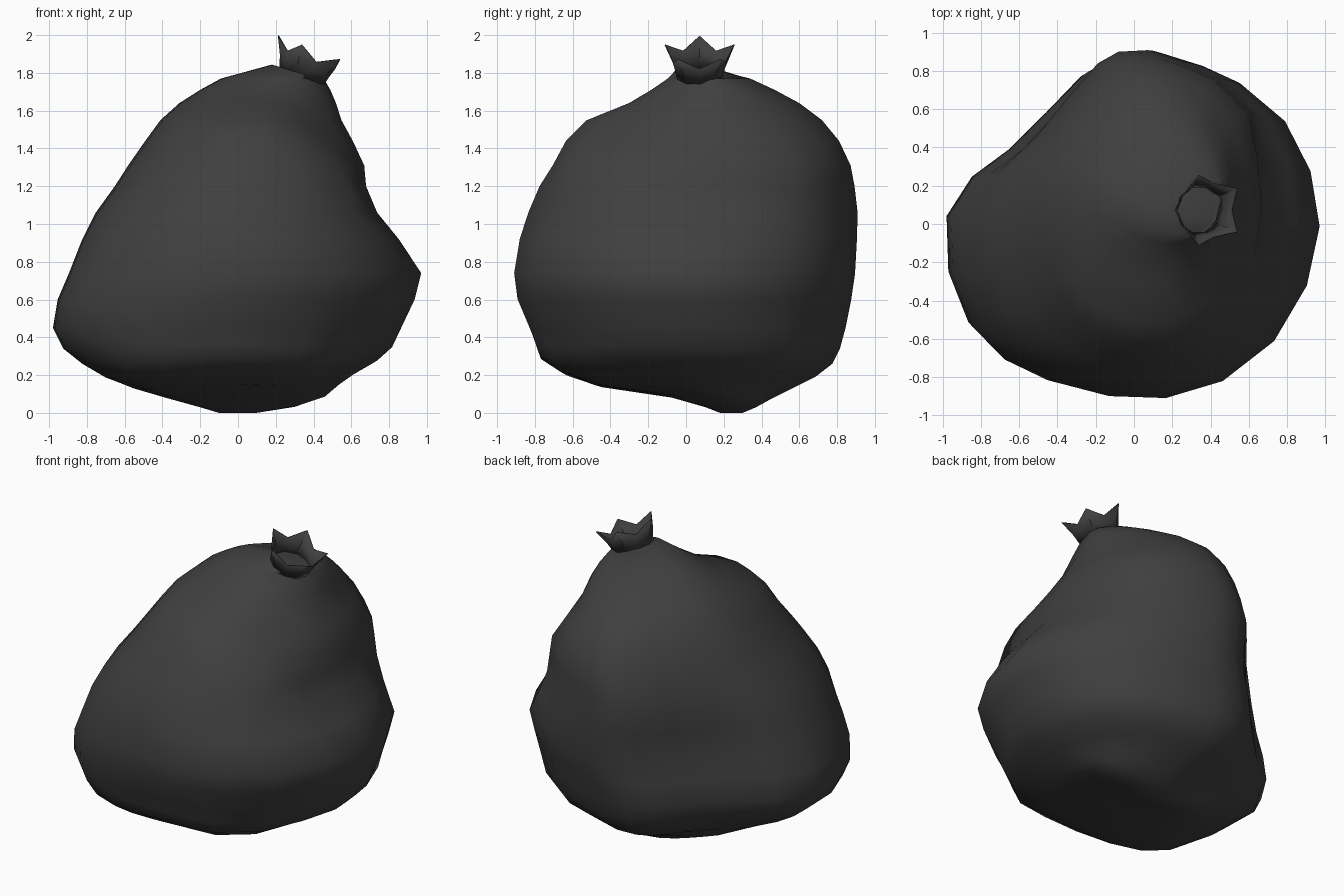
import bpy, bmesh, math
from mathutils import Vector, Matrix

if "Cube" in bpy.data.objects:
    bpy.data.objects.remove(bpy.data.objects["Cube"])


def make_object(name, bm):
    bmesh.ops.recalc_face_normals(bm, faces=bm.faces)
    mesh = bpy.data.meshes.new(name)
    bm.to_mesh(mesh)
    bm.free()
    obj = bpy.data.objects.new(name, mesh)
    bpy.context.collection.objects.link(obj)
    mat = bpy.data.materials.get("black_plastic") or bpy.data.materials.new("black_plastic")
    mat.diffuse_color = (0.05, 0.05, 0.05, 1)
    mat.use_nodes = True
    mat.node_tree.nodes["Principled BSDF"].inputs["Base Color"].default_value = mat.diffuse_color
    mesh.materials.append(mat)
    return obj


def bridge(bm, a, b):
    n = len(a)
    for i in range(n):
        bm.faces.new((a[i], a[(i + 1) % n], b[(i + 1) % n], b[i]))


# Plan outline of the sack, seen from above
outline = [(-.98, .05), (-.84, .27), (-.64, .42), (-.43, .63), (-.24, .83), (-.1, .9),
           (.1, .91), (.33, .84), (.53, .75), (.78, .55), (.92, .29), (.97, 0),
           (.9, -.31), (.72, -.6), (.44, -.81), (.13, -.9), (-.18, -.89), (-.46, -.82),
           (-.69, -.71), (-.86, -.54), (-.97, -.26)]

# Sack sections: z, left, right, front, back
sections = [(0, -.1, .1, .18, .3), (.03, -.2, .3, .1, .37), (.08, -.38, .46, -.08, .46),
            (.13, -.55, .54, -.5, .56), (.19, -.7, .63, -.7, .68), (.26, -.82, .74, -.8, .77),
            (.34, -.92, .82, -.82, .81), (.45, -.975, .87, -.85, .84), (.6, -.95, .94, -.9, .87),
            (.74, -.89, .975, -.915, .89),
            (.92, -.82, .855, -.885, .9), (1.06, -.75, .74, -.84, .905), (1.2, -.65, .68, -.78, .89),
            (1.31, -.58, .67, -.71, .87), (1.44, -.49, .61, -.64, .81), (1.55, -.41, .55, -.53, .72),
            (1.64, -.31, .52, -.31, .6), (1.71, -.2, .49, -.19, .47), (1.77, -.09, .455, -.1, .34),
            (1.805, .18, .44, -.06, .19)]

# Local bulges and dents: centre, push, radius
dimples = [(Vector(c), Vector(p), r) for c, p, r in [
    ((.47, -.28, 1.53), (-.06, .05, -.02), .2),
    ((.55, -.55, 1.2), (.08, -.04, 0), .25),
    ((.52, .62, 1.2), (.06, .03, 0), .25),
    ((-.6, -.45, .2), (-.03, -.02, -.01), .2),
    ((0, -.75, .18), (0, .03, .04), .3),
    ((.55, -.2, .15), (0, 0, .04), .3),
    ((.55, .55, .3), (.04, .04, 0), .25)]]

# Sack body: stacked sections, rounder towards the tied neck
bm = bmesh.new()
rings = []
for z, x0, x1, y0, y1 in sections:
    roundness = min(max((z - .9) / .6, 0), 1) * .6
    tilt = .3 if z > 1.78 else 0
    ring = []
    for x, y in outline:
        d = Vector((x / .975, y / .905))
        d = d.lerp(d.normalized(), roundness)
        p = Vector(((x0 + x1) / 2 + d.x * (x1 - x0) / 2, (y0 + y1) / 2 + d.y * (y1 - y0) / 2, z))
        p.z -= tilt * (p.x - (x0 + x1) / 2)
        base = p.copy()
        for centre, push, radius in dimples:
            p += push * math.exp(-((base - centre).length / radius) ** 2)
        ring.append(bm.verts.new(p))
    if rings:
        bridge(bm, rings[-1], ring)
    rings.append(ring)
bm.faces.new(rings[0])
bm.faces.new(rings[-1])
body = make_object("sack_body", bm)

# Gathered collar: flared five-pointed crown leaning to the right
bm = bmesh.new()
lean = Matrix.Translation((.345, .072, 1.8)) @ Matrix.Rotation(math.radians(21), 4, 'Y')
previous = None
for tip_r, tip_h, gap_r, gap_h in [(.12, -.02, .12, -.02), (.145, .05, .13, .03), (.19, .138, .145, .08)]:
    ring = []
    for i in range(10):
        r, h = (gap_r, gap_h) if i % 2 else (tip_r, tip_h)
        a = math.pi + i * math.pi / 5
        ring.append(bm.verts.new(lean @ Vector((r * math.cos(a), r * math.sin(a), h))))
    if previous:
        bridge(bm, previous, ring)
    previous = ring
collar = make_object("tied_collar", bm)
thick = collar.modifiers.new("thickness", 'SOLIDIFY')
thick.thickness = .006

# Smooth shading with crisp collar points
for obj, angle in ((body, 60), (collar, 40)):
    bpy.ops.object.select_all(action='DESELECT')
    obj.select_set(True)
    bpy.context.view_layer.objects.active = obj
    bpy.ops.object.shade_smooth_by_angle(angle=math.radians(angle))
